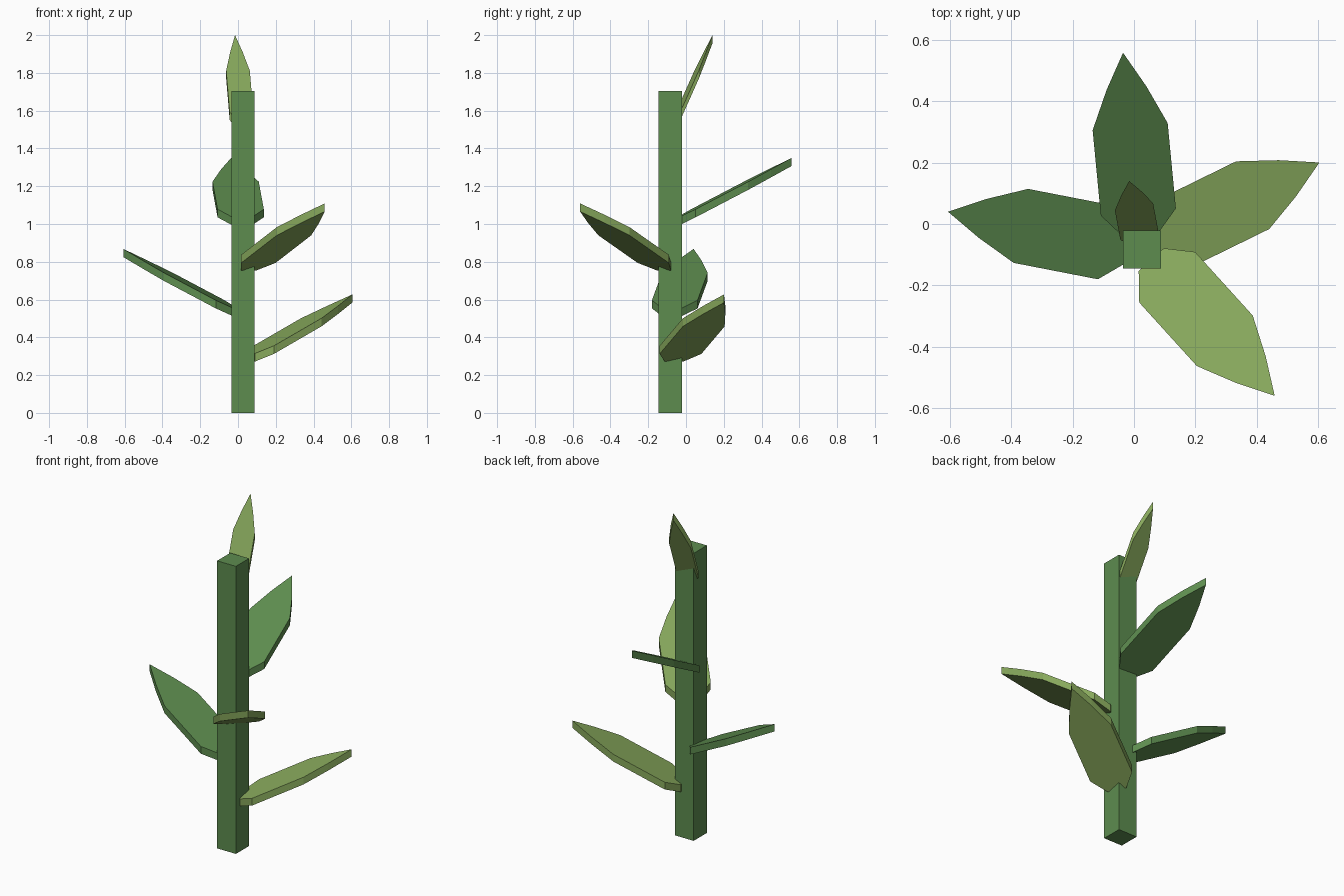
import bpy, bmesh, math

if "Cube" in bpy.data.objects:
    bpy.data.objects.remove(bpy.data.objects["Cube"])

def material(name, rgb):
    m = bpy.data.materials.new(name)
    m.diffuse_color = (*rgb, 1)
    m.use_nodes = True
    m.node_tree.nodes["Principled BSDF"].inputs["Base Color"].default_value = m.diffuse_color
    return m

green = material("stem_green", (0.110, 0.264, 0.078))
light = material("light_leaf_green", (0.243, 0.393, 0.107))

STEM = (0.026, -0.083)      # stem axis
HALF = 0.0615               # stem half width
THICK = 0.043               # vertical leaf thickness
# half outline of a leaf: fraction of length, fraction of half width
OUTLINE = [(0.07, 0.45), (0.19, 1.0), (0.624, 1.0), (0.82, 0.53)]

def prism(name, bottom, height, mat):
    """Flat outline extruded straight up."""
    bm = bmesh.new()
    face = bm.faces.new([bm.verts.new(p) for p in bottom])
    new = bmesh.ops.extrude_face_region(bm, geom=[face])["geom"]
    bmesh.ops.translate(bm, vec=(0, 0, height),
                        verts=[g for g in new if isinstance(g, bmesh.types.BMVert)])
    bmesh.ops.recalc_face_normals(bm, faces=bm.faces)
    me = bpy.data.meshes.new(name)
    bm.to_mesh(me)
    bm.free()
    me.materials.append(mat)
    ob = bpy.data.objects.new(name, me)
    bpy.context.collection.objects.link(ob)
    return ob

def leaf(name, angle, tip_z, mat, length=0.645, half_width=0.123, slope=0.52):
    """Symmetrical pointed leaf rising outwards from the stem."""
    c, s = math.cos(math.radians(angle)), math.sin(math.radians(angle))
    side = [(l * length, w * half_width) for l, w in OUTLINE]
    flat = side + [(length, 0)] + [(l, -w) for l, w in reversed(side)]
    pts = [(STEM[0] + l * c - w * s, STEM[1] + l * s + w * c,
            tip_z - THICK - (length - l) * slope) for l, w in flat]
    return prism(name, pts, THICK, mat)

# Square stem
prism("stem", [(STEM[0] + x * HALF, STEM[1] + y * HALF, 0)
               for x, y in ((-1, -1), (1, -1), (1, 1), (-1, 1))], 1.705, green)

# Four large leaves spiralling up the stem
leaf("right_leaf", 26.1, 0.627, light)
leaf("left_leaf", 169.0, 0.868, green)
leaf("front_leaf", -47.8, 1.109, light)
leaf("back_leaf", 95.5, 1.35, green)

# Small steep leaf at the top
leaf("top_leaf", 100.6, 2.0, light, length=0.227, half_width=0.0635, slope=2.2)
